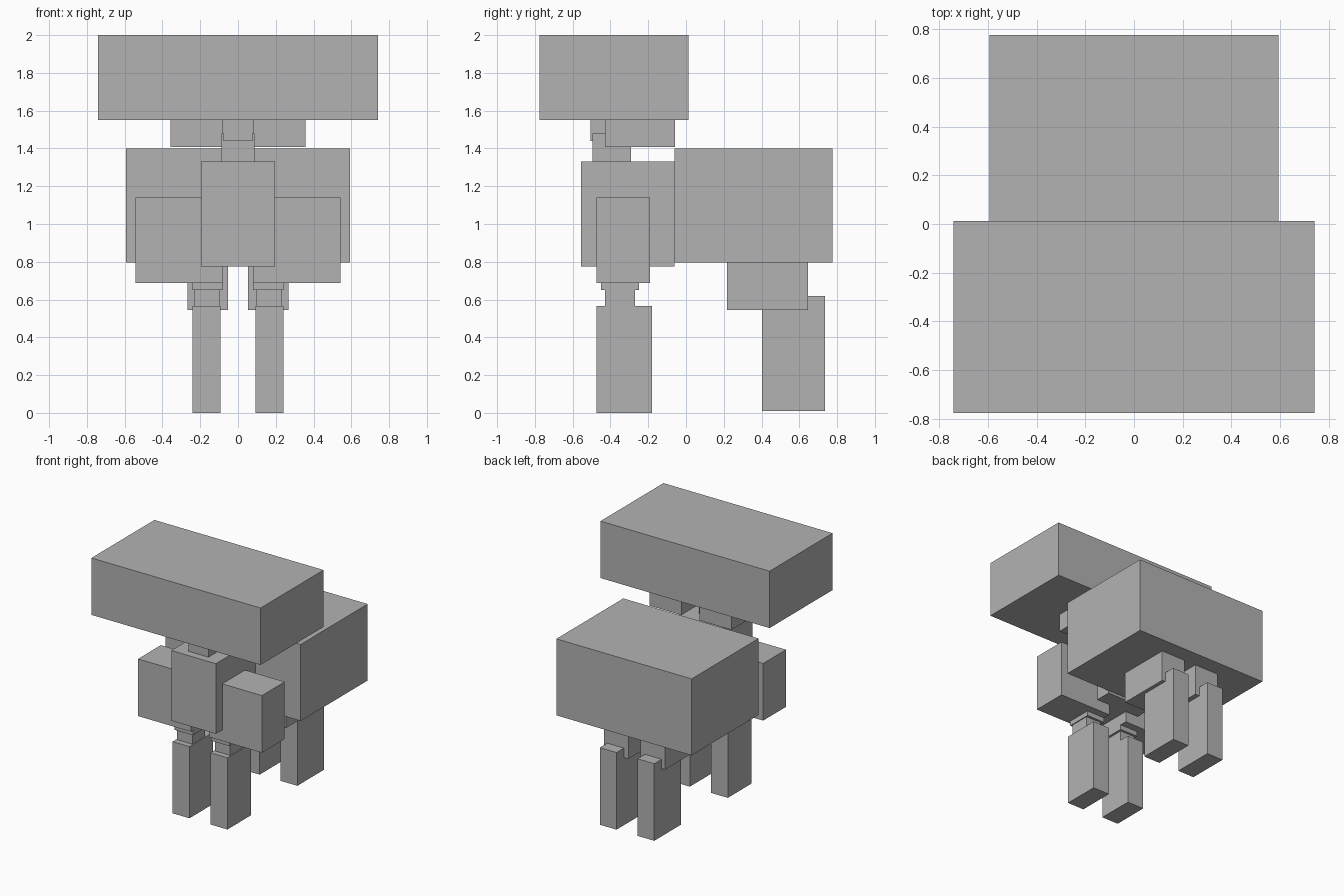
import bpy

cube = bpy.data.objects.get("Cube")
if cube:
    bpy.data.objects.remove(cube, do_unlink=True)

# Single plain grey
GREY = (0.45, 0.45, 0.45, 1.0)
grey = bpy.data.materials.new("plain grey")
grey.use_nodes = True
grey.diffuse_color = GREY
grey.node_tree.nodes["Principled BSDF"].inputs["Base Color"].default_value = GREY


def box(name, x, y, z):
    """Flat-sided block spanning the given (low, high) ranges."""
    spans = (x, y, z)
    bpy.ops.mesh.primitive_cube_add(size=1, location=[(a + b) / 2 for a, b in spans])
    ob = bpy.context.object
    ob.name = name
    ob.scale = [b - a for a, b in spans]
    bpy.ops.object.transform_apply(location=False, rotation=False, scale=True)
    ob.data.materials.append(grey)


def centred(name, half, y, z):
    box(name, (-half, half), y, z)


def pair(name, x, y, z):
    box("left_" + name, x, y, z)
    box("right_" + name, (-x[1], -x[0]), y, z)


# Head, neck and trunk
centred("head", 0.74, (-0.775, 0.012), (1.55, 2.0))
centred("upper_neck", 0.077, (-0.505, -0.28), (1.44, 1.55))
centred("lower_neck", 0.088, (-0.495, -0.29), (1.33, 1.48))
centred("chest", 0.195, (-0.555, -0.06), (0.775, 1.33))
centred("hind_body", 0.592, (-0.062, 0.775), (0.795, 1.4))

# Blocks hanging under the head
pair("jaw_block", (0.08, 0.358), (-0.43, -0.057), (1.407, 1.55))

# Front legs
pair("shoulder", (0.08, 0.542), (-0.475, -0.19), (0.688, 1.14))
pair("knee_plate", (0.08, 0.24), (-0.45, -0.25), (0.65, 0.688))
pair("front_knee", (0.098, 0.233), (-0.43, -0.27), (0.567, 0.65))
pair("front_shin", (0.092, 0.24), (-0.475, -0.18), (0.0, 0.567))

# Hind legs
pair("hind_thigh", (0.052, 0.268), (0.217, 0.645), (0.545, 0.795))
pair("hind_shin", (0.092, 0.238), (0.402, 0.737), (0.01, 0.62))
